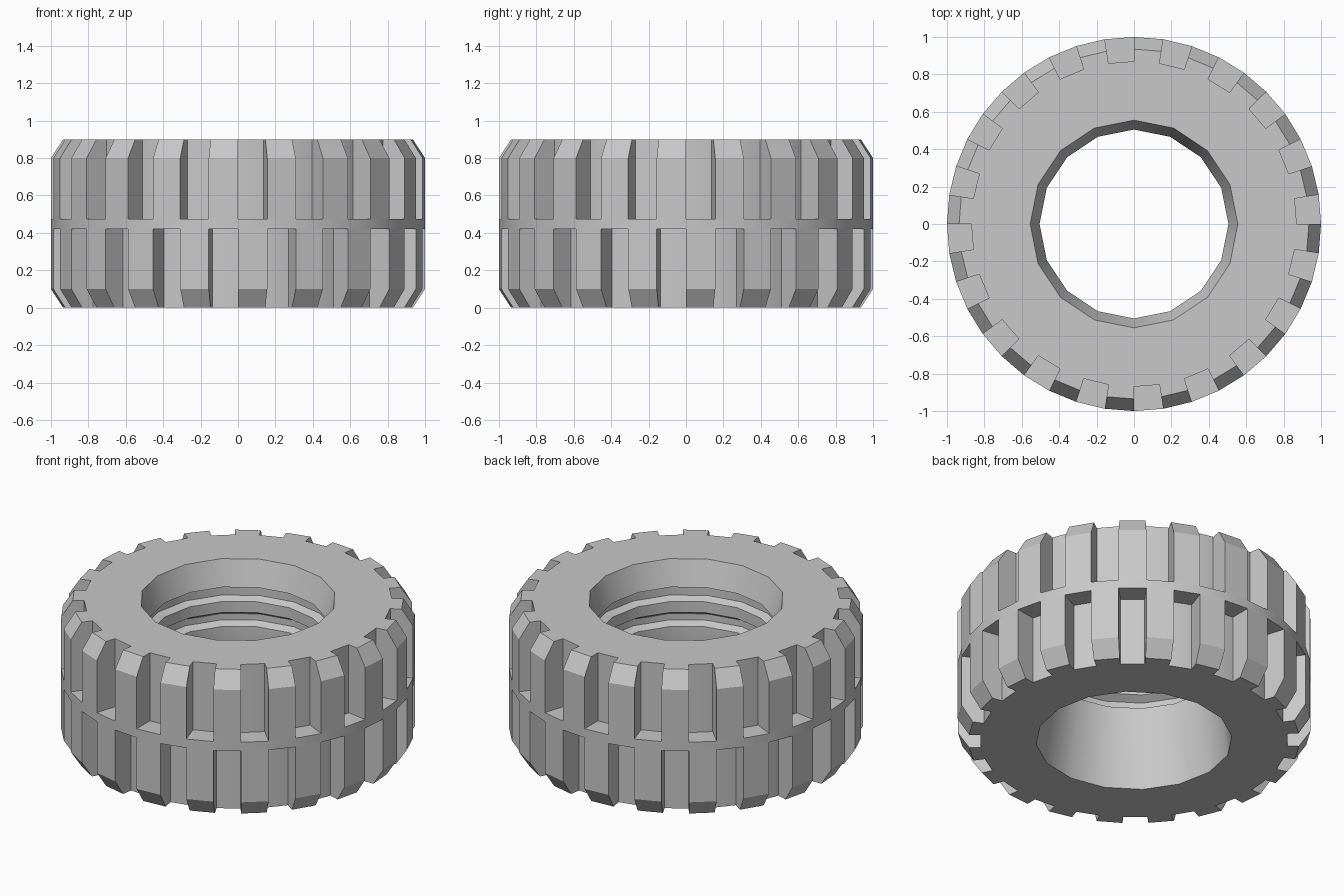
import bpy, bmesh
from math import cos, sin, radians

default = bpy.data.objects.get("Cube")
if default:
    bpy.data.objects.remove(default)

OUTER, CORE, HEIGHT = 1.0, 0.87, 0.9
LUGS = 20
STEP = 180 / LUGS

rubber = bpy.data.materials.new("grey_rubber")
rubber.use_nodes = True
colour = (0.58, 0.58, 0.58, 1)
rubber.diffuse_color = colour
rubber.node_tree.nodes["Principled BSDF"].inputs["Base Color"].default_value = colour


def polar(r, degrees, z):
    a = radians(degrees)
    return (r * cos(a), r * sin(a), z)


def lathe(bm, profile, sides):
    """Revolve an open profile; return its first and last edge loops."""
    rings = [[bm.verts.new(polar(r, 360 * i / sides, z)) for i in range(sides)]
             for r, z in profile]
    for a, b in zip(rings, rings[1:]):
        for i in range(sides):
            j = (i + 1) % sides
            bm.faces.new((a[i], a[j], b[j], b[i]))
    return [[bm.edges.get((ring[i], ring[(i + 1) % sides])) for i in range(sides)]
            for ring in (rings[0], rings[-1])]


def finish(bm, name):
    bmesh.ops.recalc_face_normals(bm, faces=bm.faces)
    mesh = bpy.data.meshes.new(name)
    bm.to_mesh(mesh)
    bm.free()
    mesh.materials.append(rubber)
    obj = bpy.data.objects.new(name, mesh)
    bpy.context.collection.objects.link(obj)
    return obj


# Carcass: tread core with a raised centre band, and a ribbed bore
bm = bmesh.new()
tread = [(CORE, 0), (CORE, 0.42), (OUTER, 0.42), (OUTER, 0.475),
         (CORE, 0.475), (CORE, HEIGHT)]
bore = [(0.555, 0), (0.505, 0.4), (0.505, 0.5), (0.55, 0.52), (0.55, 0.56),
        (0.505, 0.588), (0.505, 0.656), (0.55, 0.675), (0.55, 0.725),
        (0.505, 0.745), (0.555, HEIGHT)]
outer_ends = lathe(bm, tread, 2 * LUGS)
inner_ends = lathe(bm, bore, 16)

# Flat sidewalls between the bore and the tread
for a, b in zip(outer_ends, inner_ends):
    bmesh.ops.triangle_fill(bm, edges=a + b, use_beauty=True)
carcass = finish(bm, "tyre_carcass")

bpy.ops.object.select_all(action='DESELECT')
carcass.select_set(True)
bpy.context.view_layer.objects.active = carcass
bpy.ops.object.shade_smooth_by_angle(angle=radians(30))


def tread_row(name, section, start):
    """A ring of chamfered tread blocks, one for every other facet."""
    bm = bmesh.new()
    for k in range(LUGS):
        angle = start + 2 * STEP * k
        ends = [[bm.verts.new(polar(r, angle + d, z)) for r, z in section]
                for d in (0, STEP)]
        for end in ends:
            bm.faces.new(end)
        for i in range(len(section)):
            j = (i + 1) % len(section)
            bm.faces.new((ends[0][i], ends[0][j], ends[1][j], ends[1][i]))
    return finish(bm, name)


# Upper and lower blocks, staggered by half a pitch
tread_row("upper_tread_blocks",
          [(CORE, 0.475), (OUTER, 0.475), (OUTER, 0.8), (0.935, HEIGHT), (CORE, HEIGHT)],
          90 - STEP)
tread_row("lower_tread_blocks",
          [(CORE, 0.42), (OUTER, 0.42), (OUTER, 0.1), (0.935, 0), (CORE, 0)],
          90)
